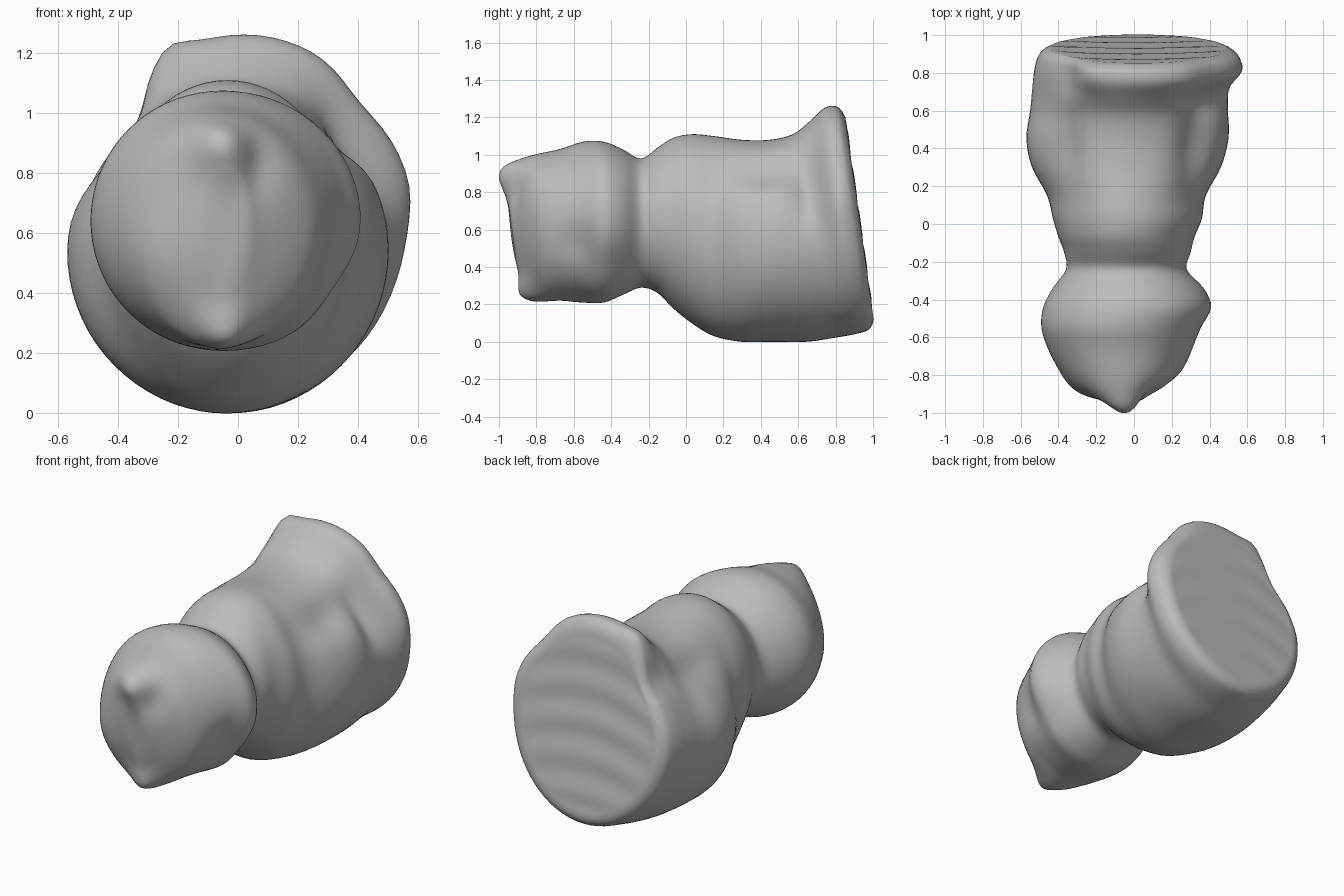
import bpy
import bmesh
from math import cos, sin, pi, exp
from mathutils import Vector

default_cube = bpy.data.objects.get("Cube")
if default_cube:
    bpy.data.objects.remove(default_cube, do_unlink=True)

COLUMNS = 72
STEPS_PER_SECTION = 4

# Cross-sections along the figure: y, left x, right x, bottom z, top z
SECTIONS = [
    (-.925, -.14, .05, .38, .84),
    (-.9, -.22, .09, .28, .93),
    (-.85, -.31, .17, .23, .97),
    (-.78, -.38, .25, .22, 1),
    (-.67, -.45, .31, .22, 1.03),
    (-.55, -.49, .36, .21, 1.07),
    (-.44, -.48, .41, .21, 1.07),
    (-.34, -.43, .37, .25, 1.03),
    (-.24, -.36, .28, .29, .98),
    (-.15, -.37, .3, .26, 1.04),
    (-.07, -.4, .32, .18, 1.09),
    (.03, -.43, .36, .1, 1.11),
    (.15, -.46, .38, .03, 1.1),
    (.3, -.54, .46, 0, 1.08),
    (.45, -.57, .5, 0, 1.08),
    (.6, -.55, .5, 0, 1.11),
    (.72, -.54, .51, .02, 1.18),
    (.82, -.53, .56, .04, 1.25),
    (.89, -.51, .55, .06, 1.26),
    (.92, -.48, .52, .09, 1.23),
]

# Modelled lumps and hollows: centre, radii, push
LUMPS = [
    ((-.05, -.95, .88), (.09, .12, .08), (0, -.05, .01)),     # nose
    ((-.03, -.87, .27), (.09, .1, .08), (0, -.04, -.03)),     # chin
    ((.07, -.9, .82), (.06, .1, .1), (-.01, .02, 0)),         # hollow by nose
    ((-.26, -.84, .52), (.16, .15, .2), (-.02, -.03, 0)),     # full left cheek
    ((.36, -.6, .52), (.1, .1, .12), (-.03, 0, 0)),           # cheek hollow
    ((.34, -.42, .4), (.14, .2, .14), (-.02, 0, .01)),        # flat of jaw
    ((.42, .66, .85), (.2, .08, .2), (-.05, 0, -.04)),        # groove before rim
    ((.36, .42, .95), (.12, .25, .12), (-.04, 0, -.04)),      # right shoulder crease
    ((-.4, .45, .95), (.12, .25, .12), (.04, 0, -.03)),       # left shoulder crease
    ((-.5, .6, .83), (.12, .45, .14), (.04, 0, 0)),           # left flank slope
    ((-.42, .8, 1.02), (.13, .15, .16), (.07, 0, -.05)),      # left notch in rim
    ((-.22, .82, 1.2), (.08, .12, .08), (-.01, 0, .03)),      # top lobe corner
    ((.4, .82, 1.06), (.16, .14, .12), (-.02, 0, -.015)),     # right slope of rim
    ((.52, .82, .75), (.1, .08, .14), (.02, 0, 0)),           # right lobe of rim
]


def smoothstep(a, b, value):
    t = min(max((value - a) / (b - a), 0), 1)
    return t * t * (3 - 2 * t)


def spline(p, q, r, s, t):
    """Catmull-Rom value between q and r."""
    return q + t / 2 * (r - p + t * (2 * p - 5 * q + 4 * r - s + t * (3 * (q - r) + s - p)))


def all_sections():
    last = len(SECTIONS) - 1
    for i in range(last):
        four = [SECTIONS[min(max(i + k, 0), last)] for k in (-1, 0, 1, 2)]
        for step in range(STEPS_PER_SECTION):
            yield [spline(*values, step / STEPS_PER_SECTION) for values in zip(*four)]
    yield SECTIONS[-1]


def shape(point):
    """Lean the two ends and add the lumps."""
    x, y, z = point
    lean = smoothstep(.35, .9, y) + smoothstep(-.6, -.92, y)
    point = Vector((x, y + lean * .14 * (.63 - z), z))
    result = point.copy()
    for centre, radii, push in LUMPS:
        distance = sum(((a - c) / r) ** 2 for a, c, r in zip(point, centre, radii))
        result += Vector(push) * exp(-distance)
    return result


def ring(bm, section, scale=1, ridge_height=0):
    y, left, right, bottom, top = section
    cx, cz = (left + right) / 2, (bottom + top) / 2
    verts = []
    for i in range(COLUMNS):
        angle = 2 * pi * i / COLUMNS
        x = cx + scale * (right - left) / 2 * cos(angle)
        z = cz + scale * (top - bottom) / 2 * sin(angle)
        # Shallow bent ridges across the flat back
        ridge = ridge_height * sin(30 * (z + .5 * x * x))
        verts.append(bm.verts.new(shape((x, y + ridge, z))))
    return verts


def bridge(bm, a, b):
    for i in range(COLUMNS):
        j = (i + 1) % COLUMNS
        bm.faces.new((a[i], a[j], b[j], b[i]))


# One continuous body: head, neck, torso and flared back
bm = bmesh.new()
rings = [ring(bm, (-.935,) + SECTIONS[0][1:], k / 4) for k in (1, 2, 3)]
rings += [ring(bm, section) for section in all_sections()]
back = (.932,) + SECTIONS[-1][1:]
for k in range(19, 0, -1):
    rings.append(ring(bm, back, k / 20, .004 * smoothstep(1, .8, k / 20)))
for a, b in zip(rings, rings[1:]):
    bridge(bm, a, b)
bm.faces.new(rings[0])
bm.faces.new(rings[-1])
bmesh.ops.recalc_face_normals(bm, faces=bm.faces)

mesh = bpy.data.meshes.new("figure_body")
bm.to_mesh(mesh)
bm.free()
body = bpy.data.objects.new("figure_body", mesh)
bpy.context.collection.objects.link(body)

# Plain grey clay
clay = bpy.data.materials.new("grey_clay")
clay.use_nodes = True
grey = (.5, .5, .5, 1)
clay.diffuse_color = grey
clay.node_tree.nodes["Principled BSDF"].inputs["Base Color"].default_value = grey
mesh.materials.append(clay)

bpy.context.view_layer.objects.active = body
body.select_set(True)
bpy.ops.object.shade_smooth_by_angle(angle=pi / 3)
